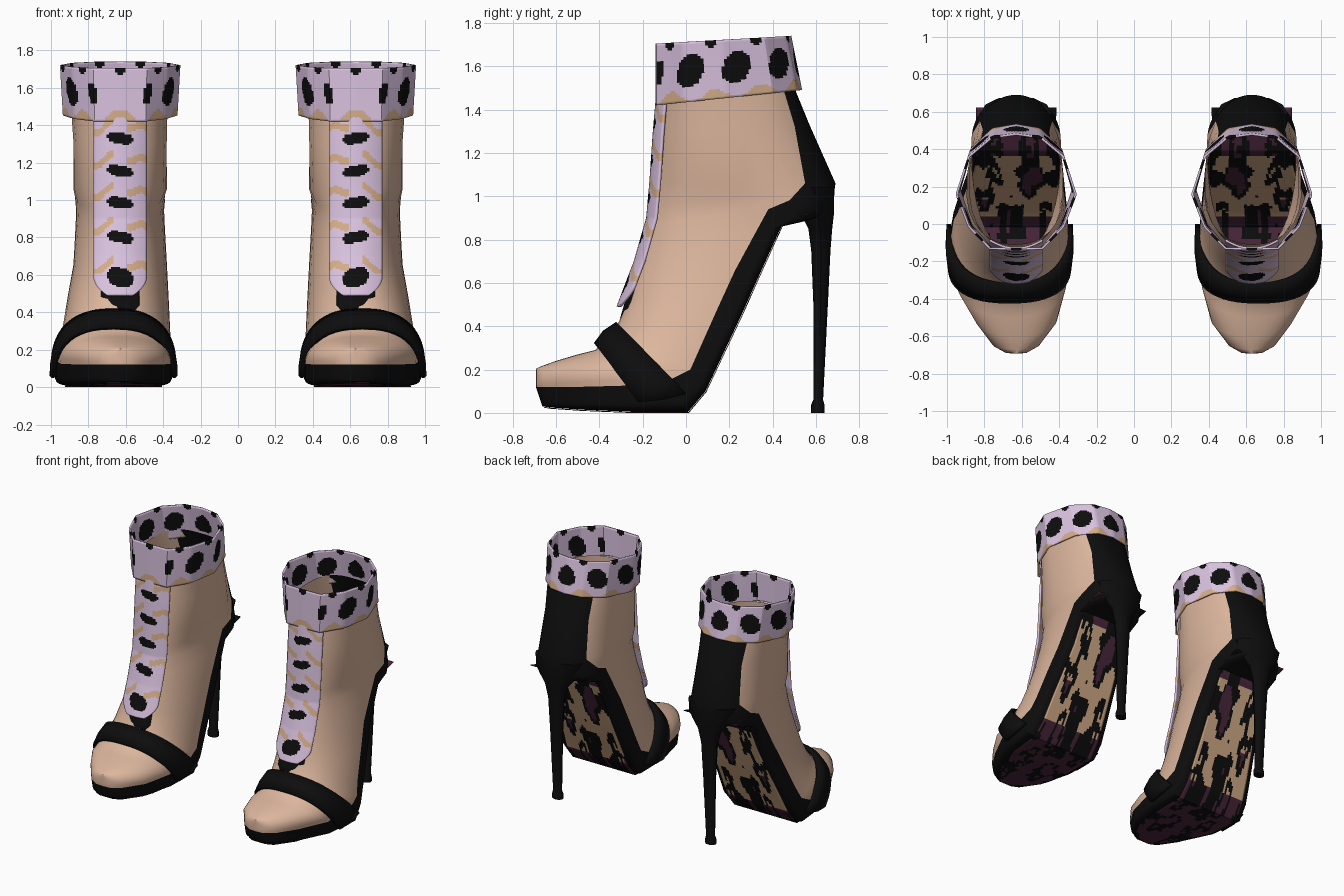
import bpy, bmesh, math
from mathutils import Vector, noise

cube = bpy.data.objects.get("Cube")
if cube:
    bpy.data.objects.remove(cube)


def material(name, rgb):
    m = bpy.data.materials.new(name)
    m.use_nodes = True
    m.diffuse_color = (*rgb, 1)
    bsdf = m.node_tree.nodes["Principled BSDF"]
    bsdf.inputs["Base Color"].default_value = (*rgb, 1)
    bsdf.inputs["Roughness"].default_value = 0.8
    return m


TAN = material("tan", (0.72, 0.47, 0.34))
BLACK = material("black", (0.004, 0.004, 0.004))
LILAC = material("lilac", (0.70, 0.54, 0.74))
PLUM = material("plum", (0.07, 0.02, 0.045))
SAND = material("sand", (0.66, 0.42, 0.25))


def build(name, rows, mats, rule=None, closed=False, thick=0.0, angle=40, caps=False):
    """Skin rows of points, colour the faces by rule, and mirror to the other shoe."""
    bm = bmesh.new()
    grid = [[bm.verts.new(p) for p in row] for row in rows]
    n = len(rows[0])
    for i in range(len(rows) - 1):
        for j in range(n if closed else n - 1):
            k = (j + 1) % n
            f = bm.faces.new((grid[i][j], grid[i][k], grid[i + 1][k], grid[i + 1][j]))
            if rule:
                f.material_index = rule(i, j, f.calc_center_median())
    if caps:
        bm.faces.new(grid[0])
        bm.faces.new(grid[-1])
    bmesh.ops.remove_doubles(bm, verts=bm.verts, dist=0.0004)
    bmesh.ops.recalc_face_normals(bm, faces=bm.faces)
    me = bpy.data.meshes.new(name)
    bm.to_mesh(me)
    bm.free()
    ob = bpy.data.objects.new(name, me)
    bpy.context.collection.objects.link(ob)
    for m in mats:
        me.materials.append(m)
    bpy.ops.object.select_all(action='DESELECT')
    ob.select_set(True)
    bpy.context.view_layer.objects.active = ob
    bpy.ops.object.shade_smooth_by_angle(angle=math.radians(angle))
    if thick:
        solid = ob.modifiers.new("Thickness", 'SOLIDIFY')
        solid.thickness = thick
        solid.offset = 0
    ob.modifiers.new("Pair", 'MIRROR')


def along(pts, t):
    """Point at fraction t of a polyline's length."""
    pts = [Vector(p) for p in pts]
    lens = [(b - a).length for a, b in zip(pts, pts[1:])]
    d = t * sum(lens)
    for a, b, length in zip(pts, pts[1:], lens):
        if d <= length:
            return a.lerp(b, d / length)
        d -= length
    return pts[-1]


CX = 0.63
HALF = 10

# Cross-sections: front (y, z), widest (y, z), back or sole (y, z), half width
# The ankle ones add the back squareness and the angle where black begins
ANKLE = [
    ((-.11, 1.5), (.17, 1.52), (.48, 1.55), .26, 3, 142),
    ((-.13, 1.29), (.2, 1.3), (.57, 1.33), .25, 2.6, 140),
    ((-.145, 1.07), (.25, 1.06), (.69, 1.06), .25, 2.2, 131),
    ((-.16, .96), (.42, 1), (.67, .92), .24, 2.4, 100),
]
FOOT = [
    ((-.18, .87), (.38, .94), (.55, .885), .235),
    ((-.2, .78), (.32, .83), (.44, .86), .24),
    ((-.24, .65), (.225, .655), (.34, .64), .25),
    ((-.27, .52), (.145, .48), (.255, .45), .27),
    ((-.31, .42), (.06, .29), (.17, .27), .29),
    ((-.36, .35), (.02, .2), (.09, .1), .305),
    ((-.42, .29), (-.08, .15), (.01, .005), .315),
    ((-.5, .27), (-.3, .125), (-.25, .005), .295),
    ((-.6, .24), (-.5, .12), (-.48, .015), .22),
    ((-.67, .215), (-.645, .12), (-.625, .025), .125),
    ((-.69, .205), (-.69, .12), (-.66, .03), .055),
]


def centre_x(w):
    return CX + 0.55 * max(0, w - 0.25)


def section_ring(front, mid, back, w, square=8, split=90):
    angles = [split * k / HALF for k in range(HALF)]
    angles += [split + (180 - split) * k / HALF for k in range(HALF + 1)]
    half = []
    for a in angles:
        c, s = math.cos(math.radians(a)), abs(math.sin(math.radians(a)))
        e = 2 / (2.2 if c > 0 else square)
        p = Vector(mid).lerp(Vector(front if c > 0 else back), abs(c) ** e)
        half.append((w * s ** e, p))
    half[-1] = (0, half[-1][1])
    right = [Vector((centre_x(w) + x, *p)) for x, p in half]
    left = [Vector((centre_x(w) - x, *p)) for x, p in half[-2:0:-1]]
    return right + left


def boot_colour(i, j, c):
    return 1 if HALF <= j < 3 * HALF else 0


# Boot body, closed to a line at the toe tip
rings = [section_ring(*s) for s in ANKLE + FOOT]
rings.append([Vector((CX, p.y - 0.003, p.z)) for p in rings[-1]])
build("boot_body", rings, [TAN, BLACK], boot_colour, closed=True)


# Animal print on the insole and the sole
def print_colour(i, j, c):
    p = Vector((c.x * 9, (c.y - c.z) * 6, 0))
    p += 0.35 * Vector((noise.noise(p * 2), noise.noise(p * 2 + Vector((7, 3, 1))), 0))
    near = noise.voronoi(p)[0][0]
    if 0.3 < near < 0.52:
        return 0
    if near <= 0.3 and noise.noise(p * 0.8) < 0.1:
        return 1
    return 2 if 0.12 < c.z < 0.8 else 1


def print_strip(name, sections, lift, width, steps=8, cols=32):
    spine = []
    for section in sections:
        m, b, w = Vector(section[1]), Vector(section[2]), section[3]
        spine.append((b + (m - b).normalized() * lift, w))
    rows = []
    for (a, wa), (b, wb) in zip(spine, spine[1:]):
        for k in range(steps):
            t = k / steps
            p, w = a.lerp(b, t), wa + (wb - wa) * t
            xs = [centre_x(w) + w * width * (2 * c / cols - 1) for c in range(cols + 1)]
            rows.append([Vector((x, *p)) for x in xs])
    build(name, rows, [BLACK, PLUM, SAND], print_colour, thick=0.004)


print_strip("sole_print", FOOT[1:], -0.004, 0.82)
print_strip("insole", ANKLE[-1:] + FOOT, 0.05, 0.9)

# Stiletto heel: height, front y, back y, half width
HEEL = [(1.04, .5, .685, .19), (.92, .53, .683, .15), (.85, .565, .675, .09),
        (.75, .578, .667, .062), (.5, .588, .655, .048), (.06, .588, .633, .034),
        (.035, .576, .64, .04), (0, .576, .64, .04)]
rows = []
for z, y0, y1, w in HEEL:
    turns = [math.tau * k / 12 for k in range(12)]
    rows.append([Vector((CX + w * math.cos(a), (y0 + y1) / 2 + (y1 - y0) / 2 * math.sin(a), z))
                 for a in turns])
build("stiletto_heel", rows, [BLACK], closed=True, caps=True)

# Strap arching over the toes
rows = []
for base, top, w in (((-.22, .05), (-.415, .315), .318), ((-.11, .06), (-.375, .37), .33),
                     ((0, .09), (-.315, .41), .325)):
    row = []
    for k in range(25):
        c, s = math.cos(math.pi * k / 24), abs(math.sin(math.pi * k / 24))
        p = Vector(base).lerp(Vector(top), s ** 0.8)
        row.append(Vector((CX + .035 + math.copysign(w * abs(c) ** 0.8, c), *p)))
    rows.append(row)
build("toe_strap", rows, [BLACK], thick=0.025)

# Lilac front panel with bars, and the black tab below it
SPOTS = (1.33, 1.155, .985, .8, .585)
PANEL = [(-.13, 1.5), (-.148, 1.29), (-.163, 1.07), (-.178, .9), (-.235, .7), (-.315, .49)]


def panel_colour(i, j, c):
    x = c.x - CX
    for z in SPOTS:
        tall = 0.05 if z < 0.6 else 0.03
        if (abs(x) / 0.065) ** 3 + (abs(c.z - z - 0.15 * x) / tall) ** 3 < 1:
            return 1
        smear = c.z - z - 0.085 + 0.3 * abs(x) - 0.02 * math.sin(40 * x)
        if abs(smear) < 0.02 and abs(x) > 0.035 and c.z > 0.6:
            return 2
    return 0


def front_strip(name, path, width, mats, rule, count, taper):
    rows = []
    for i in range(count + 1):
        t = i / count
        p = along(path, t)
        w = width * (1 - 0.5 * max(0, (t - 1 + taper) / taper) ** 2)
        xs = [w * (k / 12 - 1) for k in range(25)]
        rows.append([Vector((CX + x, p.x + 2.2 * x * x, p.y)) for x in xs])
    build(name, rows, mats, rule, thick=0.012)


front_strip("front_panel", PANEL, 0.14, [LILAC, BLACK, SAND], panel_colour, 110, 0.1)
front_strip("front_tab", [(-.25, .6), (-.315, .38)], 0.1, [BLACK], None, 4, 0.01)

# Faceted ankle cuff
CUFF = [(0, -.135), (.14, -.13), (.25, -.01), (.315, .17), (.25, .38), (.13, .485), (0, .505)]
STEPS, LEVELS = 72, 24


def cuff_colour(i, j, c):
    s = (min(j, 2 * STEPS - 1 - j) + 0.5) / STEPS / 2
    v = (i + 0.5) / LEVELS
    for k in range(5):
        u, wide, tall = ((k + 0.5) / 9, 0.033, 0.26) if k else (0.075, 0.014, 0.2)
        across = abs(s - u - 0.03 * (v - 0.5)) / wide
        if across ** 2.5 + (abs(v - 0.52) / tall) ** 2.5 < 1:
            return 1
        if ((s - k / 9) / 0.012) ** 2 + ((v - 0.97) / 0.08) ** 2 < 1:
            return 1
    return 2 if v < 0.09 + 0.13 * math.cos(math.tau * 9 * s) + 0.05 * math.sin(50 * s) else 0


half = [along(CUFF, k / STEPS) for k in range(STEPS + 1)]
outline = half + [Vector((-p.x, p.y)) for p in half[-2:0:-1]]
rows = []
for i in range(LEVELS + 1):
    v = i / LEVELS
    row = []
    for p in outline:
        back = (p.y + .135) / .64
        low, high = 1.42 + 0.07 * back, 1.705 + 0.035 * back
        y = p.y + 0.025 * back * (1 - 2 * v)
        row.append(Vector((CX + p.x * (0.96 + 0.05 * v), y, low + (high - low) * v)))
    rows.append(row)
build("ankle_cuff", rows, [LILAC, BLACK, SAND], cuff_colour, closed=True, thick=0.012, angle=20)
